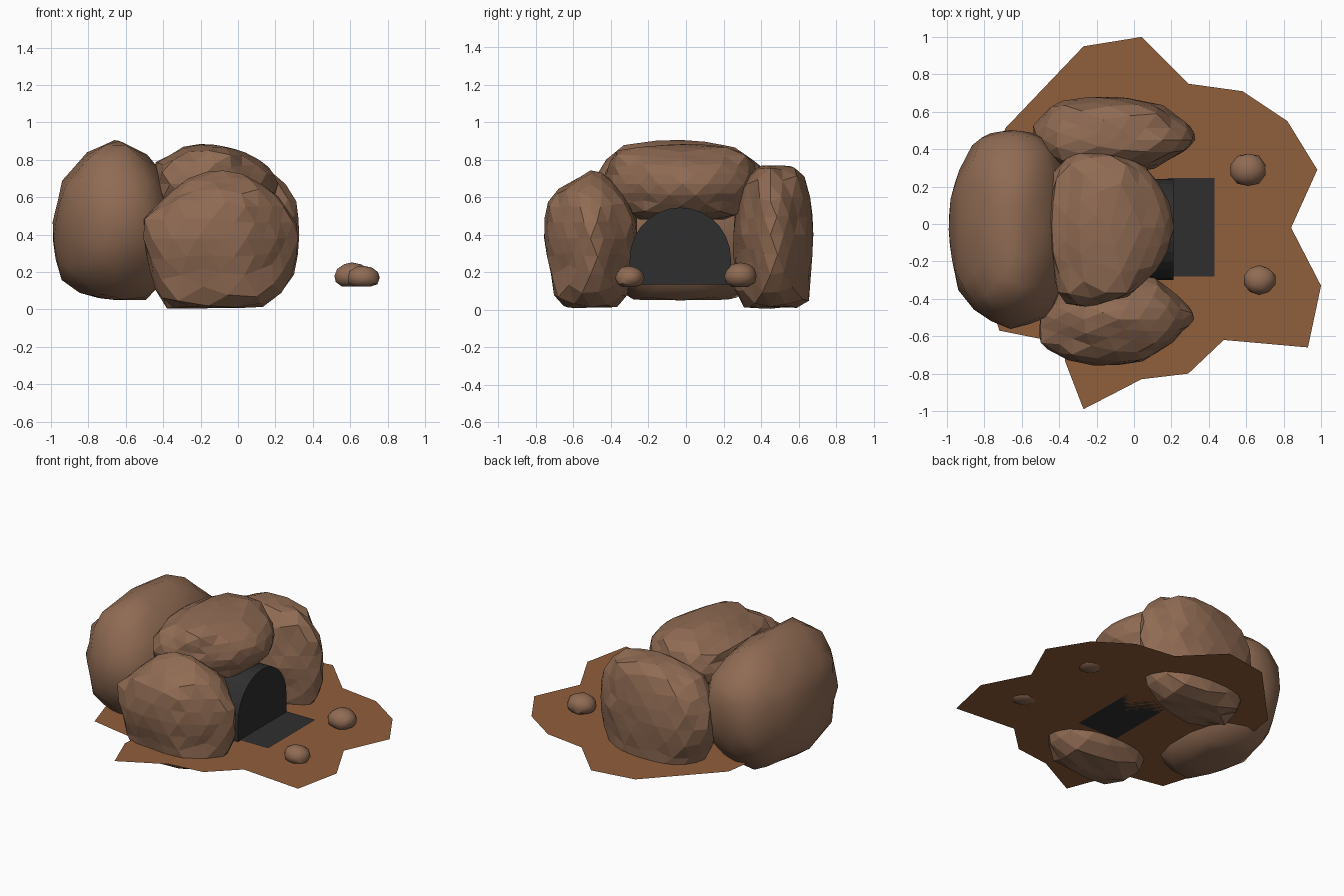
import bpy, bmesh, math, random
from mathutils import Vector

cube = bpy.data.objects.get("Cube")
if cube:
    bpy.data.objects.remove(cube, do_unlink=True)

random.seed(4)
GROUND_Z = 0.135


def make_material(name, colour):
    mat = bpy.data.materials.new(name)
    mat.use_nodes = True
    rgba = (*colour, 1.0)
    mat.diffuse_color = rgba
    shader = next(n for n in mat.node_tree.nodes if n.type == "BSDF_PRINCIPLED")
    shader.inputs["Base Color"].default_value = rgba
    return mat


stone = make_material("brown stone", (0.28, 0.148, 0.088))
earth = make_material("bare earth", (0.28, 0.112, 0.045))
dark = make_material("cave black", (0.028, 0.028, 0.028))


def add_object(name, bm, mat, smooth=False):
    bmesh.ops.recalc_face_normals(bm, faces=bm.faces)
    mesh = bpy.data.meshes.new(name)
    bm.to_mesh(mesh)
    bm.free()
    mesh.materials.append(mat)
    obj = bpy.data.objects.new(name, mesh)
    bpy.context.collection.objects.link(obj)
    for poly in mesh.polygons:
        poly.use_smooth = smooth
    return obj


def reach(outline, ca, cb, da, db):
    """Distance along (da, db) from the centre (ca, cb) to the outline."""
    best = 0.0
    for i, (a, b) in enumerate(outline):
        pa, pb = outline[i - 1]
        ea, eb = a - pa, b - pb
        cross = da * eb - db * ea
        if abs(cross) < 1e-9:
            continue
        t = ((pa - ca) * eb - (pb - cb) * ea) / cross
        s = ((pa - ca) * db - (pb - cb) * da) / cross
        if t > 0 and -0.001 <= s <= 1.001:
            best = max(best, t)
    return best or 10.0


def boulder(name, centre, half, front, side, top, rough=0.0, smooth=False):
    """Carve a sphere down to its front, side and top outlines."""
    cx, cy, cz = centre
    bm = bmesh.new()
    bmesh.ops.create_icosphere(bm, subdivisions=3, radius=1)
    for v in bm.verts:
        n = v.co.normalized()
        d = Vector(n[i] * half[i] for i in range(3))
        t = min(reach(front, cx, cz, d.x, d.z),
                reach(side, cy, cz, d.y, d.z),
                reach(top, cx, cy, d.x, d.y))
        t *= 1 - 0.11 * 27 * (n.x * n.y * n.z) ** 2
        t *= 1 - random.uniform(0, rough)
        v.co = Vector(centre) + d * t
    return add_object(name, bm, stone, smooth)


# Large smooth rock closing the back of the cave
boulder("back_boulder", (-0.66, -0.03, 0.47), (0.34, 0.54, 0.43),
        front=[(-.65, .05), (-.82, .07), (-.96, .17), (-1, .43), (-.94, .69), (-.83, .83),
               (-.65, .91), (-.45, .81), (-.34, .6), (-.34, .3), (-.44, .05)],
        side=[(-.36, .91), (-.02, .915), (.27, .87), (.48, .7), (.51, .5), (.45, .25),
              (.3, .05), (-.3, .05), (-.5, .25), (-.57, .5), (-.5, .68)],
        top=[(-.97, .22), (-.84, .47), (-.65, .51), (-.46, .47), (-.34, .25), (-.34, -.25),
             (-.44, -.49), (-.65, -.57), (-.83, -.49), (-.95, -.34), (-1, -.02)],
        smooth=True)

# Faceted rocks on either side of the opening
boulder("front_boulder", (-0.08, -0.51, 0.38), (0.43, 0.25, 0.37),
        front=[(-.42, 0), (-.52, .4), (-.52, .48), (-.3, .7), (-.12, .755), (0, .74),
               (.2, .64), (.33, .45), (.34, .36), (.31, .2), (.2, .01)],
        side=[(-.69, 0), (-.77, .42), (-.76, .56), (-.68, .65), (-.5, .755), (-.43, .73),
              (-.33, .62), (-.26, .5), (-.25, .35), (-.3, .1), (-.35, 0)],
        top=[(.345, -.49), (.28, -.42), (.12, -.28), (-.2, -.25), (-.45, -.33), (-.52, -.5),
             (-.52, -.64), (-.4, -.72), (-.2, -.77), (.05, -.74), (.2, -.65)],
        rough=0.03)
boulder("rear_boulder", (-0.1, 0.45, 0.4), (0.45, 0.24, 0.39),
        front=[(.345, .53), (.345, .4), (.31, .2), (.2, .01), (-.4, 0), (-.54, .3),
               (-.54, .55), (-.4, .72), (-.15, .78), (.15, .76), (.28, .66)],
        side=[(.3, 0), (.6, 0), (.66, .03), (.68, .3), (.68, .52), (.65, .7), (.58, .78),
              (.37, .77), (.28, .65), (.2, .3), (.24, .03)],
        top=[(.345, .46), (.3, .4), (.1, .29), (-.3, .24), (-.5, .35), (-.56, .5),
             (-.45, .65), (-.25, .685), (-.05, .68), (.15, .64), (.3, .54)],
        rough=0.03)

# Cap rock resting over the opening
boulder("roof_boulder", (-0.13, -0.02, 0.67), (0.34, 0.43, 0.21),
        front=[(-.47, .78), (-.3, .87), (-.18, .89), (0, .86), (.14, .79), (.22, .7),
               (.22, .62), (.1, .5), (-.2, .46), (-.47, .55)],
        side=[(-.47, .7), (-.4, .84), (-.3, .87), (0, .89), (.28, .87), (.39, .78),
              (.41, .66), (.27, .48), (-.25, .47), (-.42, .56)],
        top=[(-.47, 0), (-.44, .3), (-.3, .41), (0, .35), (.1, .28), (.2, .1), (.22, 0),
             (.17, -.2), (0, -.38), (-.28, -.47), (-.42, -.4)],
        rough=0.03)


# Ground sheet with a ragged edge
def flat_sheet(name, points, z, mat):
    bm = bmesh.new()
    face = bm.faces.new([bm.verts.new((x, y, z)) for x, y in points])
    face.normal_update()
    if face.normal.z < 0:
        face.normal_flip()
    bmesh.ops.triangulate(bm, faces=bm.faces)
    mesh = bpy.data.meshes.new(name)
    bm.to_mesh(mesh)
    bm.free()
    mesh.materials.append(mat)
    bpy.context.collection.objects.link(bpy.data.objects.new(name, mesh))


flat_sheet("ground", [
    (-.27, .95), (.04, 1), (.29, .75), (.58, .71), (.82, .55), (.98, .29), (.84, -.02),
    (1, -.33), (.93, -.66), (.48, -.62), (.29, -.8), (.04, -.83), (-.27, -.99),
    (-.37, -.73), (-.36, -.64), (-.52, -.61), (-.72, -.57), (-.82, -.25), (-.78, .05),
    (-.72, .3), (-.69, .51)], GROUND_Z, earth)

# Dark threshold in front of the opening
flat_sheet("threshold", [(.18, -.28), (.43, -.28), (.43, .245), (.18, .245)],
           GROUND_Z + 0.006, dark)

# Arched dark opening
bm = bmesh.new()
centre_y, half_width, spring, rise = -0.03, 0.27, 0.27, 0.275
arch = [(centre_y + half_width, GROUND_Z)]
steps = 14
for i in range(steps + 1):
    a = math.pi * i / steps
    arch.append((centre_y + half_width * math.cos(a), spring + rise * math.sin(a)))
arch.append((centre_y - half_width, GROUND_Z))
face = bm.faces.new([bm.verts.new((-0.1, y, z)) for y, z in arch])
grown = bmesh.ops.extrude_face_region(bm, geom=[face])["geom"]
bmesh.ops.translate(bm, vec=(0.31, 0, 0),
                    verts=[g for g in grown if isinstance(g, bmesh.types.BMVert)])
add_object("cave_opening", bm, dark)


# Two loose pebbles on the ground
def pebble(name, centre, half):
    bm = bmesh.new()
    bmesh.ops.create_icosphere(bm, subdivisions=2, radius=1)
    for v in bm.verts:
        v.co *= random.uniform(0.92, 1.03)
        v.co = Vector(centre) + Vector(v.co[i] * half[i] for i in range(3))
        v.co.z = max(v.co.z, GROUND_Z - 0.013)
    obj = add_object(name, bm, stone)
    bpy.context.view_layer.objects.active = obj
    obj.select_set(True)
    bpy.ops.object.shade_smooth_by_angle(angle=math.radians(40))
    obj.select_set(False)


pebble("rear_pebble", (0.61, 0.29, 0.18), (0.1, 0.093, 0.075))
pebble("front_pebble", (0.67, -0.3, 0.17), (0.09, 0.082, 0.067))
